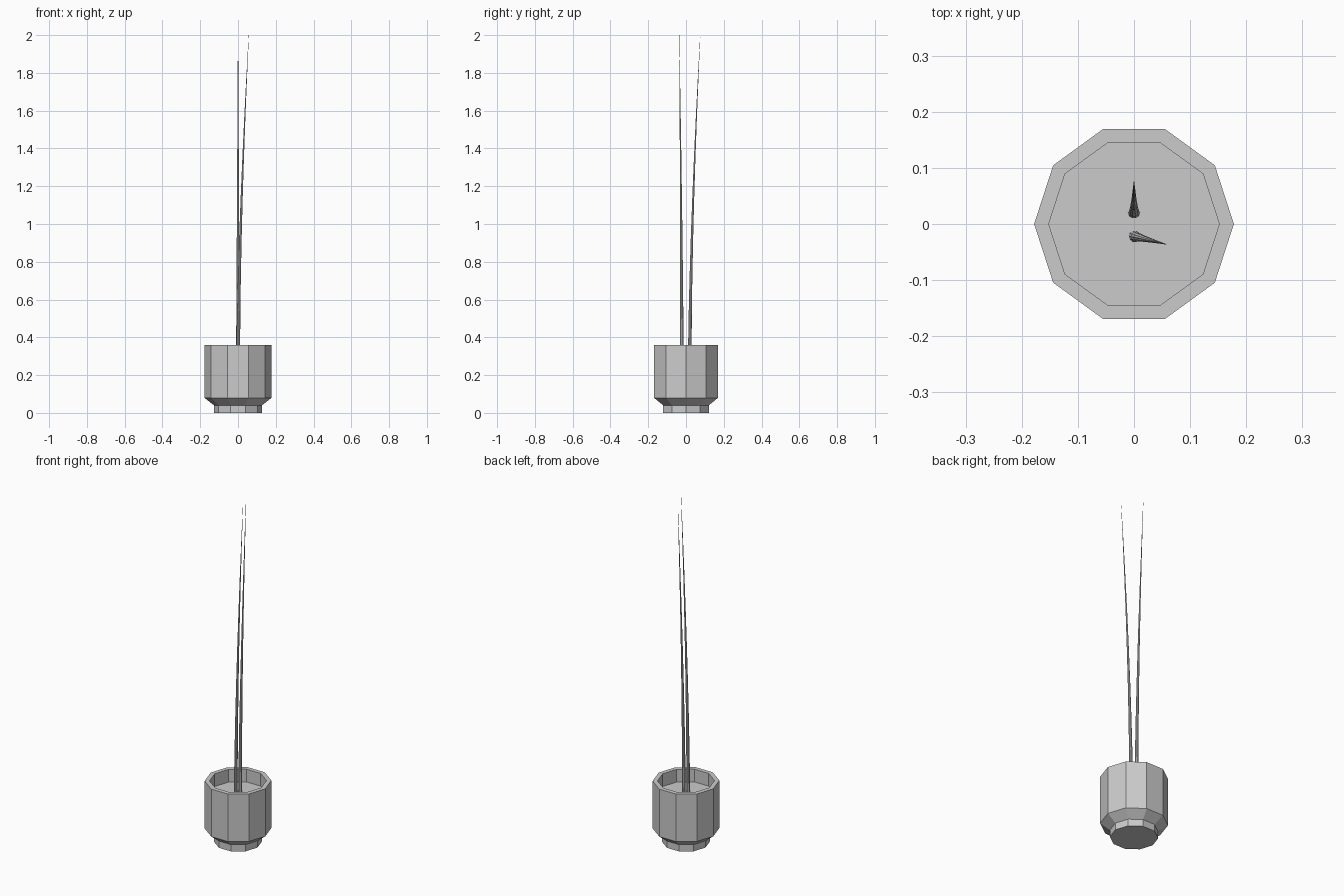
import bpy, bmesh
from math import cos, sin, pi
from mathutils import Vector

if "Cube" in bpy.data.objects:
    bpy.data.objects.remove(bpy.data.objects["Cube"])


def loft(name, rings, sides):
    """Skin a stack of horizontal rings (centre, radius), capped at both ends."""
    bm = bmesh.new()
    loops = []
    for c, r in rings:
        loops.append([bm.verts.new(Vector(c) + Vector((r * cos(2 * pi * i / sides),
                                                       r * sin(2 * pi * i / sides), 0)))
                      for i in range(sides)])
    for a, b in zip(loops, loops[1:]):
        for i in range(sides):
            j = (i + 1) % sides
            bm.faces.new((a[i], a[j], b[j], b[i]))
    bm.faces.new(loops[0][::-1])
    bm.faces.new(loops[-1])
    bmesh.ops.recalc_face_normals(bm, faces=bm.faces)
    mesh = bpy.data.meshes.new(name)
    bm.to_mesh(mesh)
    bm.free()
    obj = bpy.data.objects.new(name, mesh)
    bpy.context.collection.objects.link(obj)
    return obj


# Ten-sided pot: foot, flared shoulder, wall, rim, inner wall closed by the soil surface
profile = [(0.127, 0), (0.127, 0.04), (0.178, 0.08), (0.178, 0.36),
           (0.152, 0.36), (0.152, 0.285)]
loft("pot", [((0, 0, z), r) for r, z in profile], 10)


def stem(name, base, tip, steps=8):
    """Thin tapering stem that leans outwards more towards its tip."""
    rings = []
    for k in range(steps + 1):
        t = k / steps
        bend = t ** 1.6
        c = (base[0] + (tip[0] - base[0]) * bend,
             base[1] + (tip[1] - base[1]) * bend,
             base[2] + (tip[2] - base[2]) * t)
        rings.append((c, 0.0097 * (1 - t) + 0.0006))
    loft(name, rings, 10)


# Two spiky stems
stem("back_stem", (0, 0.02, 0.28), (0, 0.075, 1.99))
stem("front_stem", (0.001, -0.022, 0.28), (0.057, -0.036, 2.0))
